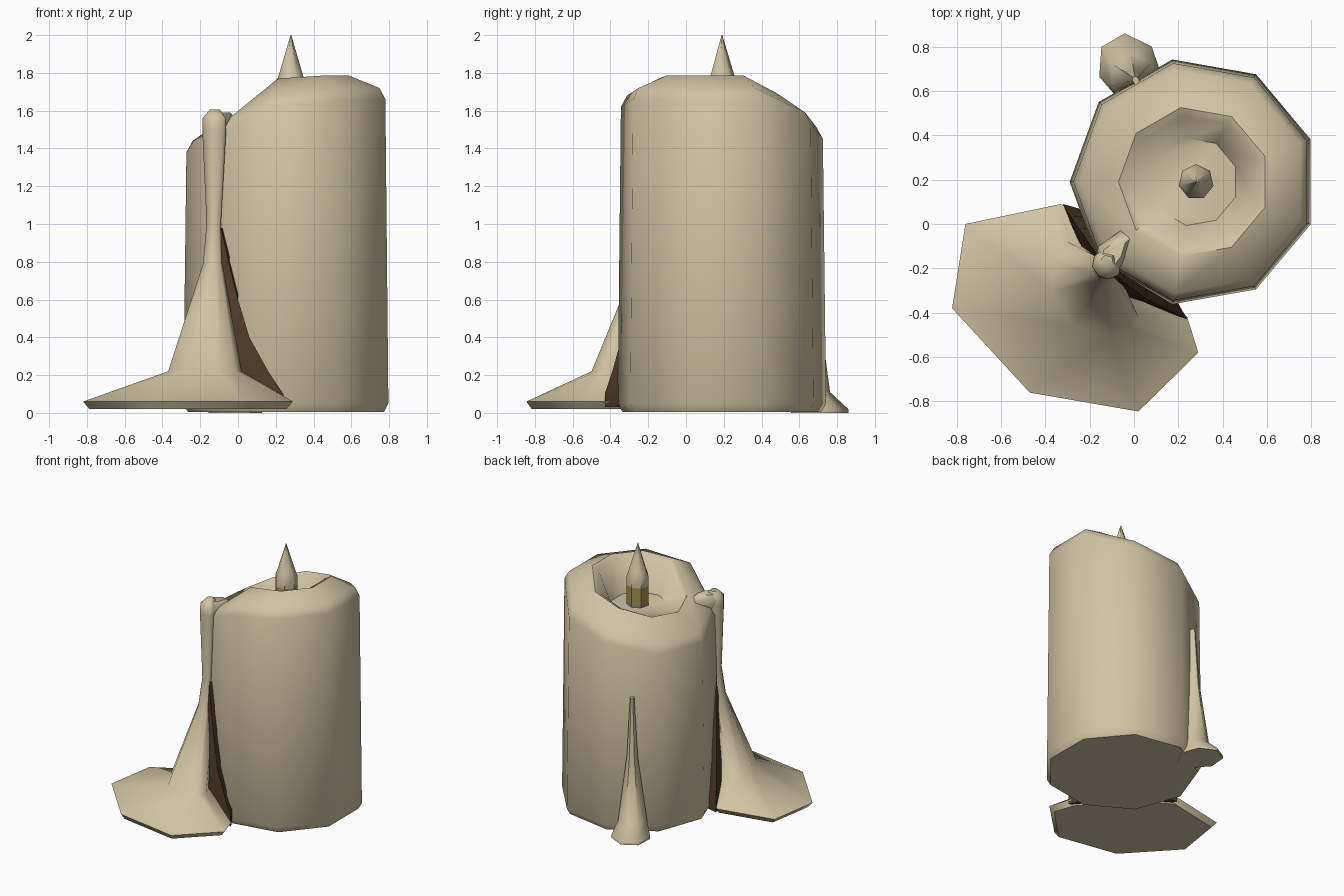
import bpy, math

if "Cube" in bpy.data.objects:
    bpy.data.objects.remove(bpy.data.objects["Cube"])

def material(name, rgb):
    m = bpy.data.materials.new(name)
    m.diffuse_color = (*rgb, 1)
    m.use_nodes = True
    m.node_tree.nodes["Principled BSDF"].inputs["Base Color"].default_value = m.diffuse_color
    return m

WAX = material("cream wax", (0.64, 0.55, 0.37))
BROWN = material("dark brown", (0.08, 0.045, 0.02))
YELLOW = material("dull yellow", (0.36, 0.29, 0.07))
GREY = material("wick grey", (0.25, 0.24, 0.21))

def loft(name, rings, mats=(WAX,), angle=50):
    """Skin a stack of equal-length point rings and cap both ends."""
    n = len(rings[0])
    verts = [p for r in rings for p in r]
    faces = [tuple(reversed(range(n)))]
    for i in range(len(rings) - 1):
        for j in range(n):
            k = (j + 1) % n
            faces.append((i*n + j, i*n + k, (i+1)*n + k, (i+1)*n + j))
    faces.append(tuple(range((len(rings)-1)*n, len(rings)*n)))
    me = bpy.data.meshes.new(name)
    me.from_pydata(verts, [], faces)
    for m in mats:
        me.materials.append(m)
    me.shade_smooth()
    me.set_sharp_from_angle(angle=math.radians(angle))
    ob = bpy.data.objects.new(name, me)
    bpy.context.collection.objects.link(ob)
    return ob

def ring(cx, cy, r, z, angles):
    """Ring of points; z may be one height or one per point."""
    zs = z if isinstance(z, list) else [z] * len(angles)
    return [(cx + r*math.cos(math.radians(a)), cy + r*math.sin(math.radians(a)), h)
            for a, h in zip(angles, zs)]

def flat(points, z):
    return [(x, y, z) for x, y in points]

# Candle body: nine sides, uneven rim and a hollow top
CX, CY = 0.27, 0.19
nine = [20 + 40*i for i in range(9)]
edge = [1.66, 1.53, 1.45, 1.38, 1.38, 1.44, 1.62, 1.66, 1.66]
rim = [1.785, 1.69, 1.64, 1.58, 1.56, 1.58, 1.77, 1.785, 1.785]
body = [ring(CX, CY, r, z, nine) for r, z in (
    (0.535, 0.005), (0.56, 0.05), (0.543, edge), (0.51, [h + 0.06 for h in edge]),
    (0.34, rim), (0.30, [h - 0.02 for h in rim]), (0.2, 1.53))]
loft("candle_body", body)

# Wick with pointed tip, coloured by height
seven = [90 + 360/7*i for i in range(7)]
wick = loft("wick", [ring(0.28, 0.19, r, z, seven) for r, z in (
    (0.08, 1.48), (0.08, 1.55), (0.08, 1.68), (0.08, 1.75), (0.065, 1.79), (0.002, 2.0))],
    (WAX, YELLOW, GREY))
for f in wick.data.polygons:
    z = f.center.z
    f.material_index = 2 if z < 1.55 else 1 if z < 1.68 else 0

# Large front drip: puddle, cone and thin run up to the rim
puddle = [(0.24, -0.42), (-0.10, -0.05), (-0.33, 0.09), (-0.76, 0.0),
          (-0.82, -0.38), (-0.47, -0.76), (0.02, -0.845), (0.29, -0.58)]
shoulder = [(0.02, -0.42), (-0.12, -0.12), (-0.30, -0.08), (-0.36, -0.17),
            (-0.37, -0.30), (-0.28, -0.46), (-0.10, -0.50), (-0.01, -0.47)]
under = [(-0.26 + (x + 0.26)*0.94, -0.37 + (y + 0.37)*0.94) for x, y in puddle]
eight = [-35, 45, 110, 150, 190, 235, 275, 310]
loft("front_drip", [flat(under, 0.02), flat(puddle, 0.06), flat(shoulder, 0.22)] + [
    ring(x, y, r, z, eight) for x, y, r, z in (
        (-0.13, -0.21, 0.056, 0.79), (-0.125, -0.19, 0.042, 1.0),
        (-0.12, -0.18, 0.07, 1.5), (-0.12, -0.18, 0.068, 1.56), (-0.12, -0.17, 0.03, 1.605))])

# Lip of the drip folding over the rim
lip = [(-0.03, -0.15), (0.0, -0.05), (-0.06, -0.03), (-0.16, -0.10),
       (-0.18, -0.20), (-0.16, -0.23), (-0.10, -0.24)]
def shrink(s):
    return [(-0.10 + (x + 0.10)*s, -0.14 + (y + 0.14)*s) for x, y in lip]
loft("drip_lip", [flat(shrink(0.7), 1.48), flat(lip, 1.54), flat(shrink(0.6), 1.59)])

# Dark wedge between the front drip and the candle: right tip, left tip, middle
wedge = [
    (0.03, (0.24, -0.43), (-0.32, 0.09), (-0.17, -0.28)),
    (0.10, (0.24, -0.43), (-0.32, 0.09), (-0.17, -0.28)),
    (0.22, (0.16, -0.39), (-0.29, 0.04), (-0.17, -0.28)),
    (0.40, (0.06, -0.34), (-0.25, -0.02), (-0.17, -0.27)),
    (0.60, (0.00, -0.295), (-0.22, -0.06), (-0.15, -0.24)),
    (0.80, (-0.05, -0.26), (-0.18, -0.12), (-0.14, -0.22)),
    (0.98, (-0.09, -0.22), (-0.15, -0.17), (-0.125, -0.20))]
loft("drip_backing", [flat([r, (0, 0), l, m], z) for z, r, l, m in wedge], (BROWN,))

# Small back drip, flattened against the candle side
def back_ring(x, y, out, side, z):
    pts = []
    for i in range(7):
        a = 2*math.pi*(i + 0.5)/7
        u, v = out*math.cos(a), side*math.sin(a)
        pts.append((x - 0.5*u - 0.866*v, y + 0.866*u - 0.5*v, z))
    return pts
loft("back_drip", [back_ring(*p) for p in (
    (-0.02, 0.70, 0.165, 0.14, 0.0), (-0.02, 0.70, 0.165, 0.14, 0.02),
    (0.0, 0.65, 0.115, 0.105, 0.11), (0.005, 0.65, 0.05, 0.04, 0.6),
    (0.01, 0.645, 0.025, 0.015, 1.05))])
